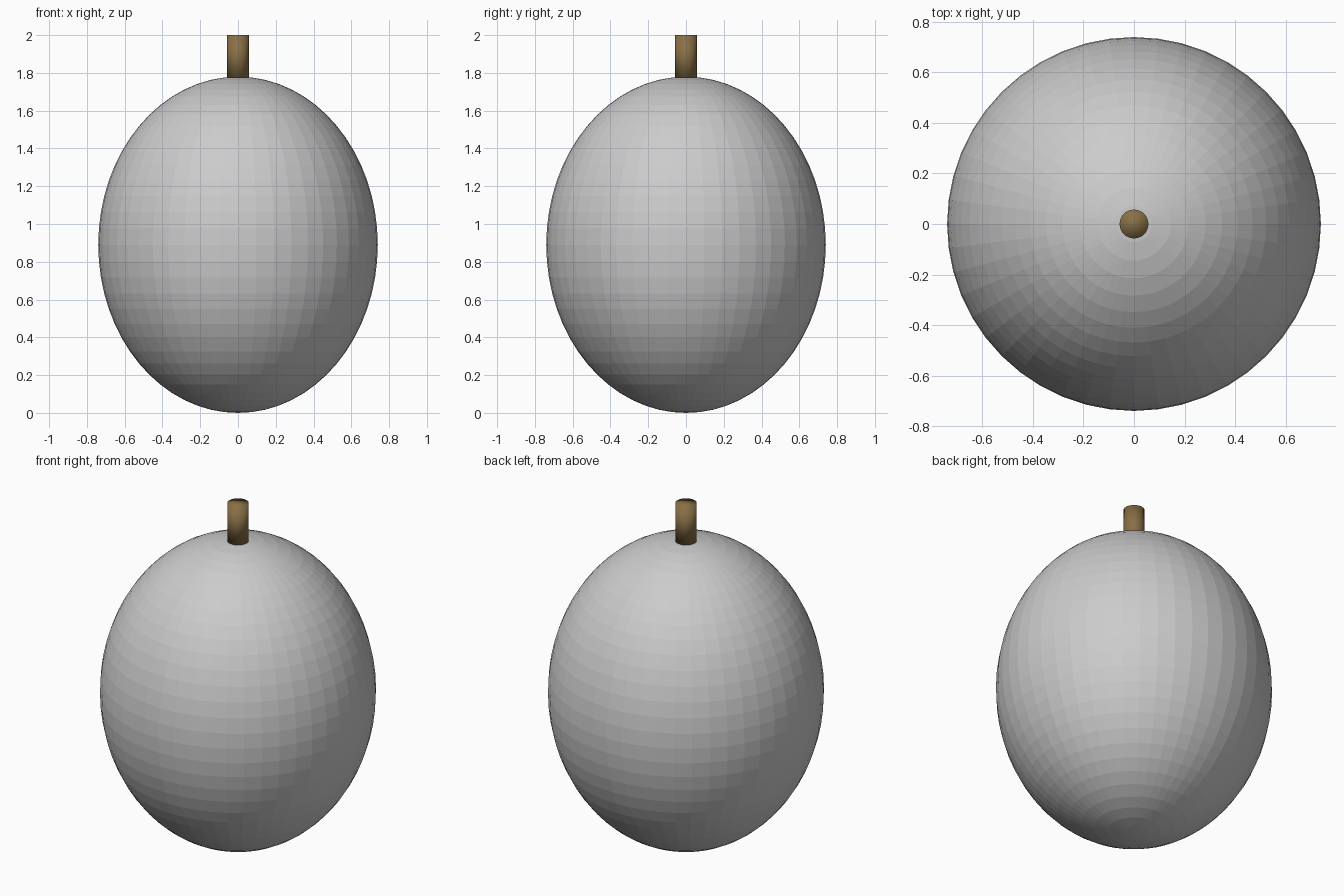
import bpy

if "Cube" in bpy.data.objects:
    bpy.data.objects.remove(bpy.data.objects["Cube"])

BODY_RADIUS = 0.74
BODY_HEIGHT = 1.78
STEM_RADIUS = 0.057
STEM_BOTTOM, STEM_TOP = 1.77, 2.0

# Egg-shaped fruit body, flat faces
bpy.ops.mesh.primitive_uv_sphere_add(segments=48, ring_count=32, radius=1,
                                     location=(0, 0, BODY_HEIGHT / 2))
body = bpy.context.object
body.name = "fruit_body"
body.scale = (BODY_RADIUS, BODY_RADIUS, BODY_HEIGHT / 2)
bpy.ops.object.transform_apply(location=False, rotation=False, scale=True)

# Short round stem, smooth shaded across its ends
bpy.ops.mesh.primitive_cylinder_add(vertices=32, radius=STEM_RADIUS,
                                    depth=STEM_TOP - STEM_BOTTOM,
                                    location=(0, 0, (STEM_TOP + STEM_BOTTOM) / 2))
stem = bpy.context.object
stem.name = "stem"
bpy.ops.object.shade_smooth()

# Brown stem colour
brown = bpy.data.materials.new("brown_stem")
brown.diffuse_color = (0.25, 0.16, 0.06, 1)
brown.use_nodes = True
brown.node_tree.nodes["Principled BSDF"].inputs["Base Color"].default_value = brown.diffuse_color
stem.data.materials.append(brown)
